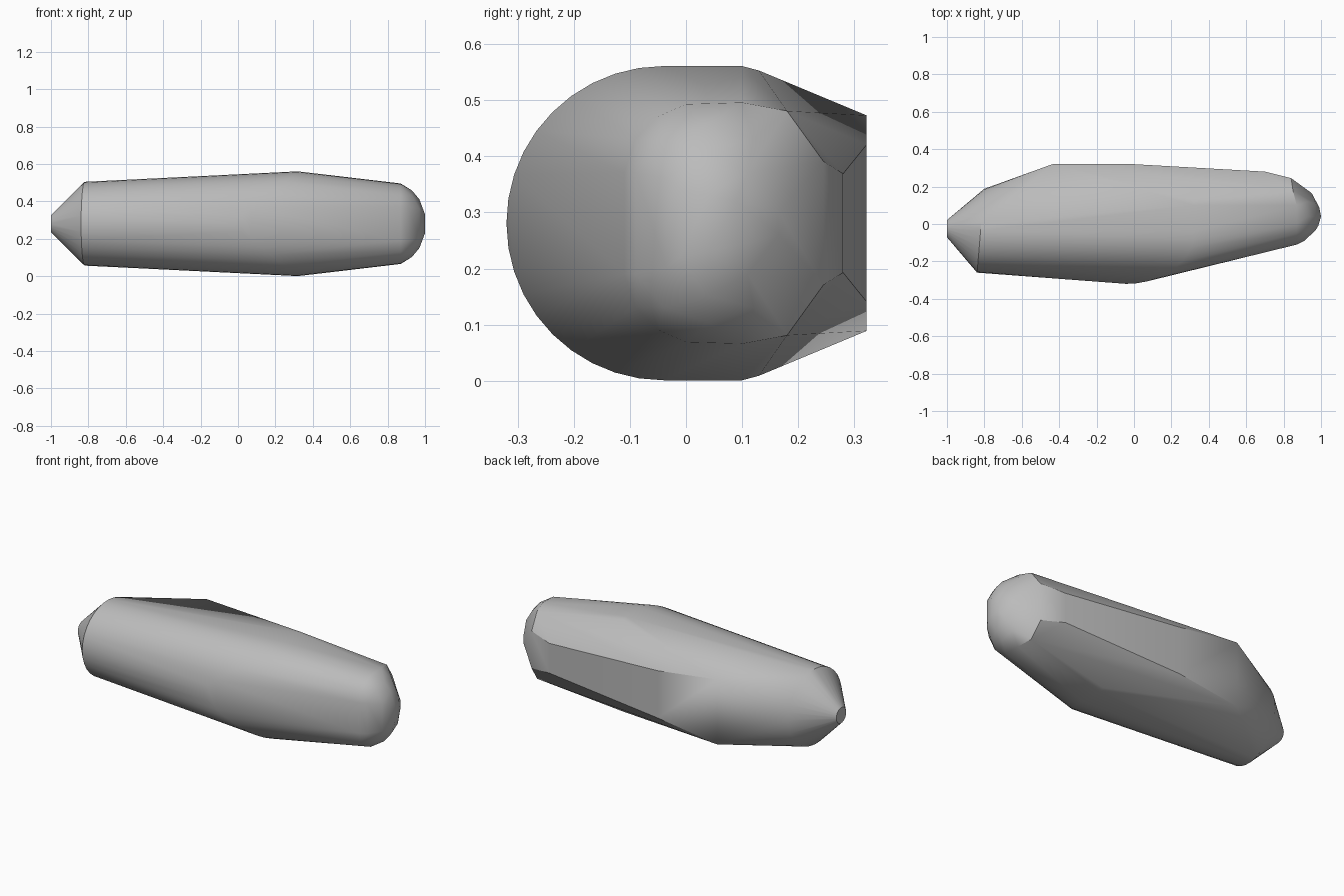
import bpy, bmesh, math

cube = bpy.data.objects.get("Cube")
if cube:
    bpy.data.objects.remove(cube, do_unlink=True)

MID = 0.281   # height of the horizontal mirror plane
bm = bmesh.new()


def ring(x, y, radius, lean=0.0, sides=32):
    """Circle across the x axis, leaning with y."""
    for i in range(sides):
        a = 2 * math.pi * i / sides
        dy, dz = radius * math.cos(a), radius * math.sin(a)
        bm.verts.new((x + lean * dy, y + dy, MID + dz))


def mirrored(points):
    """Points given as x, y and distance above and below the mirror plane."""
    for x, y, h in points:
        for side in (1, -1):
            bm.verts.new((x, y, MID + side * h))


# Blunt tip and shoulder
ring(-1.0, -0.025, 0.046)
ring(-0.82, -0.036, 0.224, lean=0.085)

# Rounded front half, where the wide barrel meets the flatter panel
for i in range(11):
    a = math.radians(9 * i)
    r = 0.28
    mirrored([(-0.04 + 0.36 * math.sin(a), -0.04 - r * math.cos(a), r * math.sin(a))])

# Flat crown, front panel and flat back
mirrored([
    (0.32, 0.1, 0.28), (0.32, 0.13, 0.272),
    (0.32, -0.238, 0.1), (0.32, -0.22, 0.16),
    (-0.43, 0.322, 0.192), (-0.04, 0.322, 0.14), (0.7, 0.28, 0.088),
])

# Rounded end
mirrored([
    (0.87, -0.11, 0.09), (0.87, -0.09, 0.15), (0.87, -0.05, 0.19),
    (0.87, 0.0, 0.212), (0.87, 0.1, 0.215), (0.85, 0.18, 0.2),
    (0.84, 0.245, 0.11), (0.91, -0.09, 0.09), (0.93, -0.04, 0.15),
    (0.93, 0.04, 0.178), (0.93, 0.12, 0.15), (0.95, 0.165, 0.02),
    (0.97, -0.035, 0.08), (0.97, 0.04, 0.13), (0.97, 0.11, 0.09),
    (0.985, -0.01, 0.06), (1.0, 0.04, 0.05), (0.99, 0.09, 0.04),
])

# Wrap a skin around the sections and drop the unused points
hull = bmesh.ops.convex_hull(bm, input=bm.verts)
loose = [v for v in bm.verts if not v.link_faces]
bmesh.ops.delete(bm, geom=loose, context="VERTS")
bmesh.ops.dissolve_limit(bm, angle_limit=math.radians(0.5),
                         verts=bm.verts, edges=bm.edges)
bmesh.ops.recalc_face_normals(bm, faces=bm.faces)

mesh = bpy.data.meshes.new("body")
bm.to_mesh(mesh)
bm.free()
body = bpy.data.objects.new("body", mesh)
bpy.context.collection.objects.link(body)

# Plain grey finish
grey = bpy.data.materials.new("light grey")
grey.use_nodes = True
colour = (0.5, 0.5, 0.5, 1.0)
grey.diffuse_color = colour
grey.node_tree.nodes["Principled BSDF"].inputs["Base Color"].default_value = colour
mesh.materials.append(grey)

bpy.ops.object.select_all(action="DESELECT")
body.select_set(True)
bpy.context.view_layer.objects.active = body
bpy.ops.object.shade_smooth_by_angle(angle=math.radians(35))
